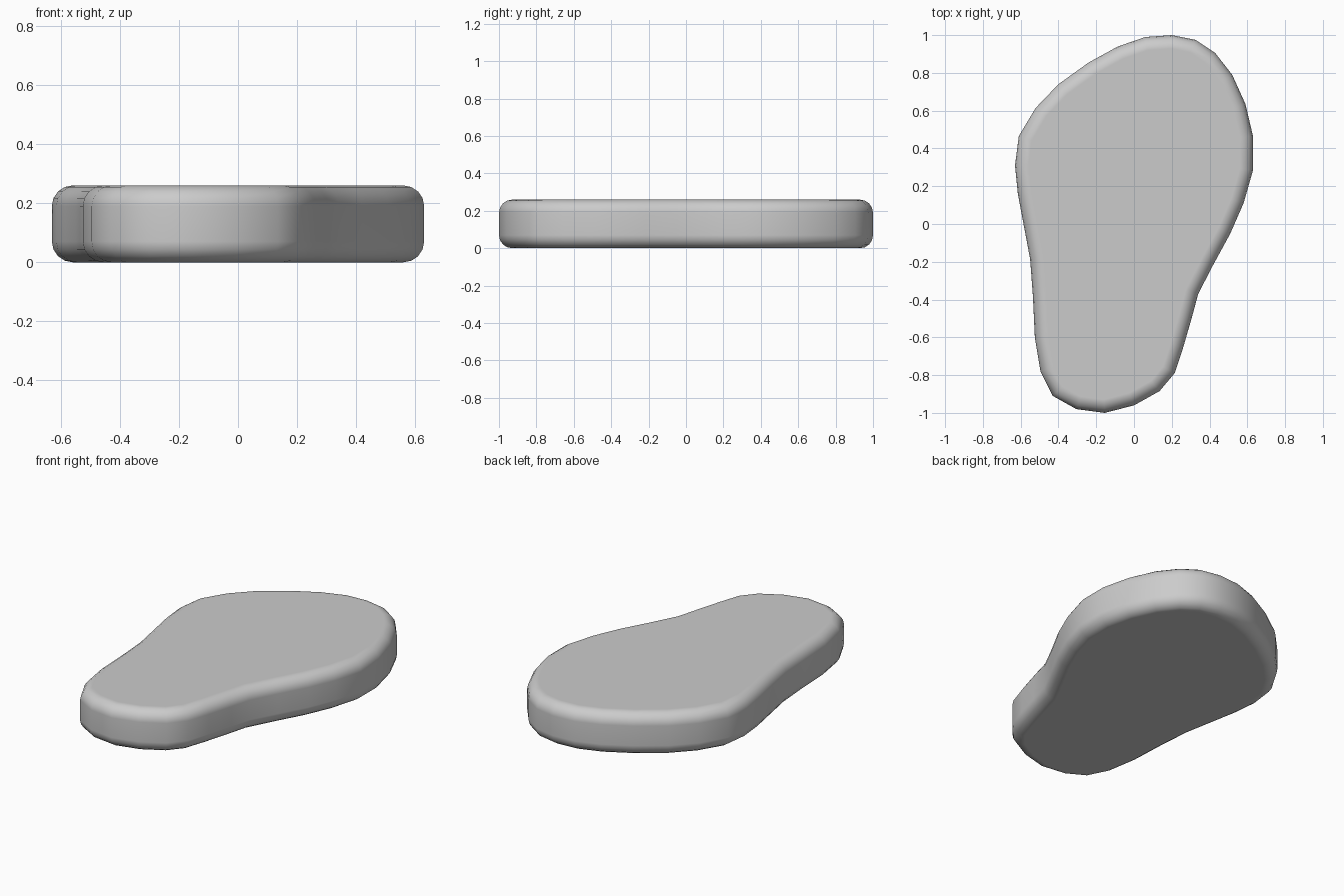
import bpy, bmesh

if "Cube" in bpy.data.objects:
    bpy.data.objects.remove(bpy.data.objects["Cube"])

HEIGHT = 0.26
ROUNDING = 0.07

# Outline of the slab seen from above, clockwise from the far end
outline = [
    (0.20, 1.0), (0.325, 0.975), (0.43, 0.905), (0.52, 0.79), (0.59, 0.635),
    (0.63, 0.465), (0.63, 0.285), (0.58, 0.11), (0.51, -0.05), (0.42, -0.215),
    (0.34, -0.37), (0.305, -0.50), (0.26, -0.655), (0.215, -0.79), (0.135, -0.885),
    (0.0, -0.96), (-0.155, -1.0), (-0.305, -0.98), (-0.43, -0.91), (-0.495, -0.78),
    (-0.525, -0.60), (-0.535, -0.385), (-0.55, -0.185), (-0.585, 0.0), (-0.615, 0.16),
    (-0.63, 0.31), (-0.61, 0.465), (-0.52, 0.615), (-0.40, 0.74), (-0.24, 0.855),
    (-0.085, 0.94), (0.06, 0.99),
]

# Slab: outline extruded upwards
bm = bmesh.new()
base = bm.faces.new([bm.verts.new((x, y, 0)) for x, y in outline])
top = bmesh.ops.extrude_face_region(bm, geom=[base], use_keep_orig=True)
bmesh.ops.translate(bm, vec=(0, 0, HEIGHT),
                    verts=[g for g in top["geom"] if isinstance(g, bmesh.types.BMVert)])
bmesh.ops.recalc_face_normals(bm, faces=bm.faces)

# Rounded top and bottom rims
rims = [e for e in bm.edges if abs(e.verts[0].co.z - e.verts[1].co.z) < 1e-5]
bmesh.ops.bevel(bm, geom=rims, offset=ROUNDING, segments=4, profile=0.5,
                affect='EDGES', clamp_overlap=True)
for f in bm.faces:
    f.smooth = True

mesh = bpy.data.meshes.new("stone_slab")
bm.to_mesh(mesh)
bm.free()
slab = bpy.data.objects.new("stone_slab", mesh)
bpy.context.collection.objects.link(slab)

# Keep the broad faces flat while the rim stays smooth
weighted = slab.modifiers.new("weighted_normals", 'WEIGHTED_NORMAL')
weighted.keep_sharp = True
